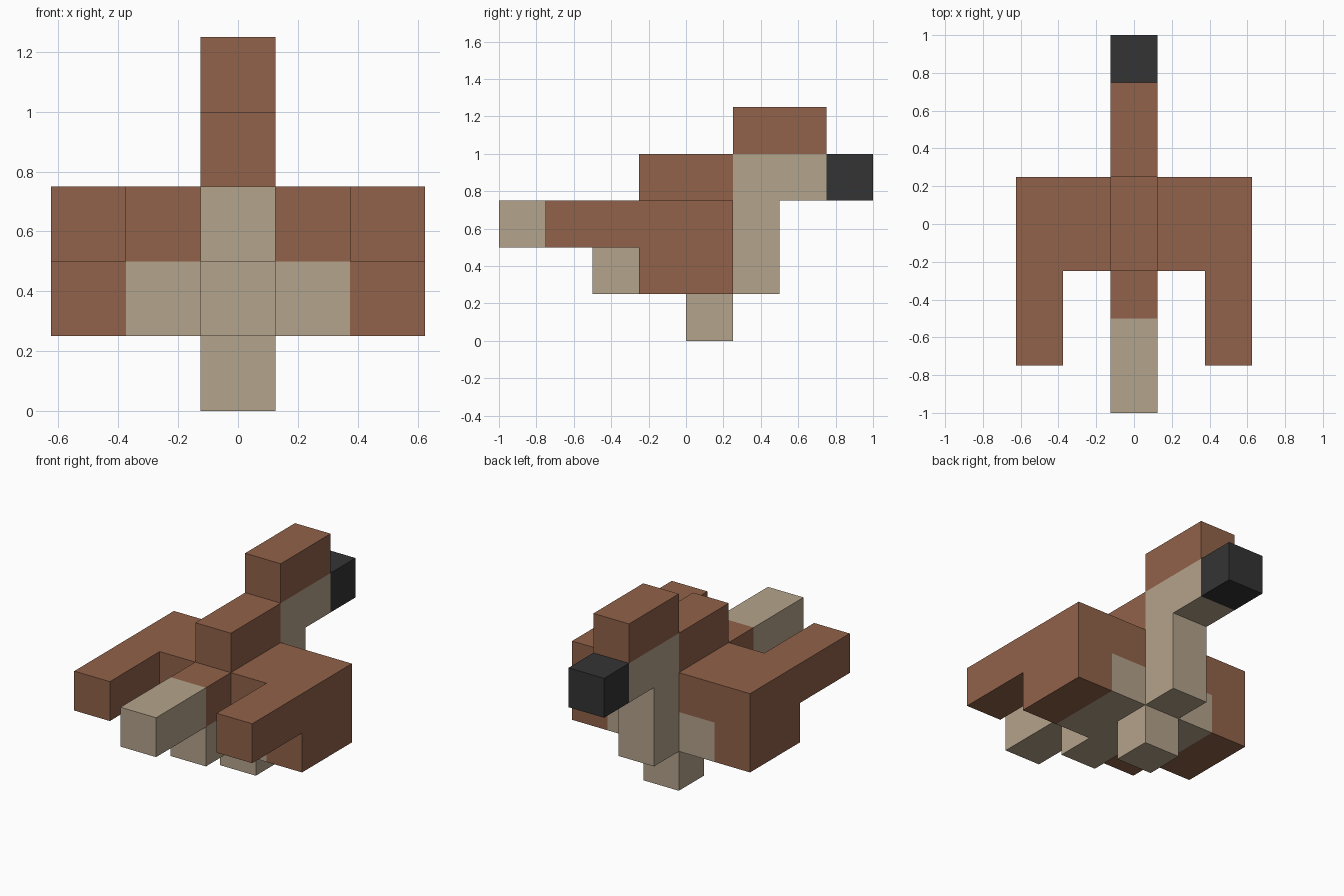
import bpy
import bmesh
from mathutils import Vector

cube = bpy.data.objects.get("Cube")
if cube:
    bpy.data.objects.remove(cube, do_unlink=True)

U = 0.25  # block size


def material(name, rgb):
    m = bpy.data.materials.new(name)
    m.use_nodes = True
    m.diffuse_color = (*rgb, 1)
    bsdf = next(n for n in m.node_tree.nodes if n.type == 'BSDF_PRINCIPLED')
    bsdf.inputs["Base Color"].default_value = (*rgb, 1)
    bsdf.inputs["Roughness"].default_value = 0.9
    return m


brown = material("brown", (0.283, 0.122, 0.067))
tan = material("tan", (0.456, 0.366, 0.258))
black = material("black", (0.034, 0.034, 0.034))

# Each part: material, then boxes in whole blocks (x0, x1, y0, y1, z0, z1);
# x is counted from the right edge of the middle column
wing = [(2, 3, -3, 1, 2, 3), (2, 3, -1, 1, 1, 2)]
parts = {
    "foot": (tan, [(0, 1, 0, 1, 0, 1)]),
    "belly": (tan, [(-1, 2, -1, 1, 1, 2)]),
    "under_tail": (tan, [(0, 1, -2, -1, 1, 2)]),
    "shoulders": (brown, [(-1, 2, -1, 1, 2, 3)]),
    "back": (brown, [(0, 1, -1, 1, 3, 4)]),
    "rump": (brown, [(0, 1, -2, -1, 2, 3)]),
    "tail": (tan, [(0, 1, -4, -2, 2, 3)]),
    "left_wing": (brown, wing),
    "right_wing": (brown, [(1 - b[1], 1 - b[0], *b[2:]) for b in wing]),
    "neck": (tan, [(0, 1, 1, 2, 1, 3)]),
    "face": (tan, [(0, 1, 1, 3, 3, 4)]),
    "crown": (brown, [(0, 1, 1, 3, 4, 5)]),
    "beak": (black, [(0, 1, 3, 4, 3, 4)]),
}


def blocks(boxes):
    return {(x, y, z) for x0, x1, y0, y1, z0, z1 in boxes
            for x in range(x0, x1) for y in range(y0, y1) for z in range(z0, z1)}


solid = set().union(*(blocks(boxes) for _, boxes in parts.values()))


def build(name, mat, boxes):
    """Skin the part's outer sides only, then merge flat areas into single faces."""
    bm = bmesh.new()
    for cell in blocks(boxes):
        for axis in range(3):
            for sign in (-1, 1):
                near = list(cell)
                near[axis] += sign
                if tuple(near) in solid:
                    continue
                n, u, v = Vector(), Vector(), Vector()
                n[axis], u[(axis + 1) % 3], v[(axis + 2) % 3] = sign / 2, 0.5, sign / 2
                c = Vector(cell) + Vector((0, 0.5, 0.5)) + n
                bm.faces.new([bm.verts.new((c + d) * U)
                              for d in (-u - v, u - v, u + v, v - u)])
    bmesh.ops.remove_doubles(bm, verts=bm.verts, dist=0.001)
    bmesh.ops.dissolve_limit(bm, angle_limit=0.01, verts=bm.verts, edges=bm.edges)
    mesh = bpy.data.meshes.new(name)
    bm.to_mesh(mesh)
    bm.free()
    mesh.materials.append(mat)
    bpy.context.scene.collection.objects.link(bpy.data.objects.new(name, mesh))


for part, (mat, boxes) in parts.items():
    build(part, mat, boxes)
